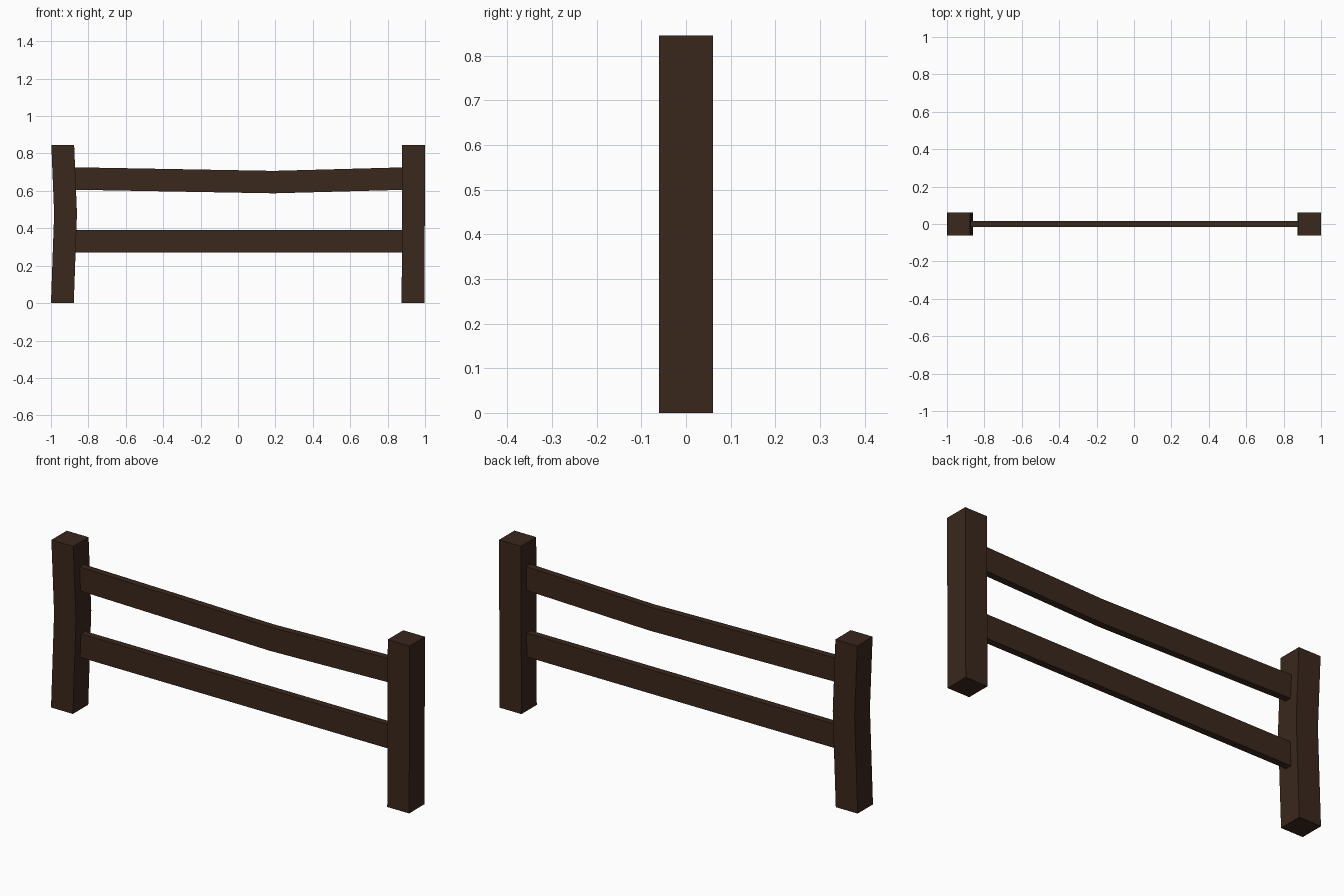
import bpy, bmesh

if "Cube" in bpy.data.objects:
    bpy.data.objects.remove(bpy.data.objects["Cube"])

wood = bpy.data.materials.new("dark_wood")
wood.diffuse_color = (0.042, 0.021, 0.012, 1)
wood.use_nodes = True
wood.node_tree.nodes["Principled BSDF"].inputs["Base Color"].default_value = wood.diffuse_color


def beam(name, rings):
    """Loft a four-sided beam through rings of four corners each."""
    bm = bmesh.new()
    loops = [[bm.verts.new(p) for p in ring] for ring in rings]
    for a, b in zip(loops, loops[1:]):
        for i in range(4):
            j = (i + 1) % 4
            bm.faces.new((a[i], a[j], b[j], b[i]))
    bm.faces.new(loops[0])
    bm.faces.new(loops[-1])
    bmesh.ops.recalc_face_normals(bm, faces=bm.faces)
    mesh = bpy.data.meshes.new(name)
    bm.to_mesh(mesh)
    bm.free()
    mesh.materials.append(wood)
    bpy.context.collection.objects.link(bpy.data.objects.new(name, mesh))


def post(name, path, h=0.061):
    # path: (centre x, z) from bottom to top
    beam(name, [[(x - h, -h, z), (x + h, -h, z), (x + h, h, z), (x - h, h, z)]
                for x, z in path])


def rail(name, path, d=0.017, h=0.06):
    # path: (x, centre z) from left to right
    beam(name, [[(x, -d, z - h), (x, d, z - h), (x, d, z + h), (x, -d, z + h)]
                for x, z in path])


# Posts: the left one is bowed inward
post("left_post", [(-0.939, 0), (-0.922, 0.48), (-0.937, 0.845)])
post("right_post", [(0.936, 0), (0.939, 0.845)])

# Rails: the upper one sags
rail("upper_rail", [(-0.92, 0.667), (0.19, 0.647), (0.93, 0.667)])
rail("lower_rail", [(-0.92, 0.331), (0.93, 0.331)])
